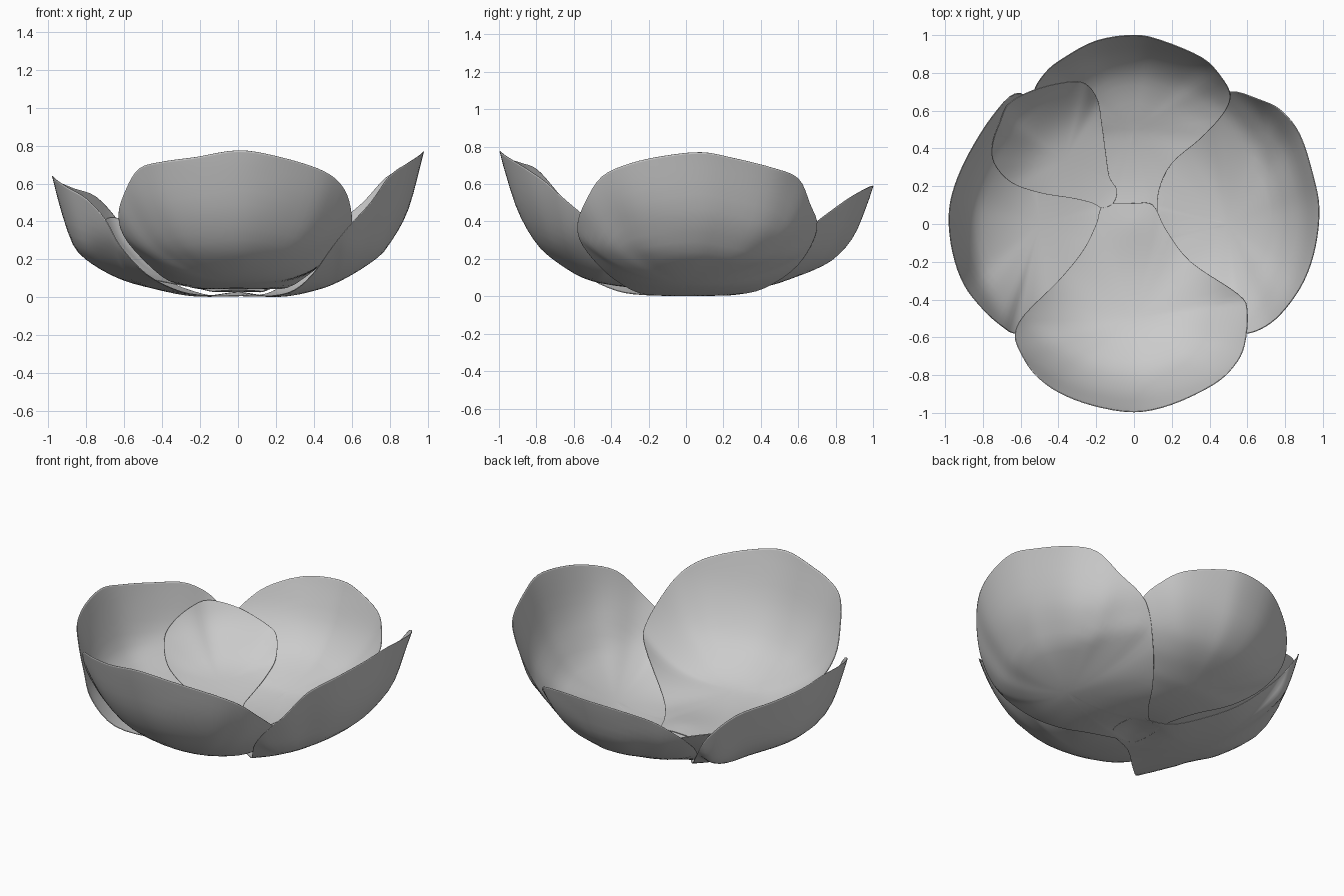
import bpy, bmesh, math
from mathutils import Vector


def catmull(p0, p1, p2, p3, t):
    return 0.5 * (2 * p1 + (p2 - p0) * t + (2 * p0 - 5 * p1 + 4 * p2 - p3) * t * t
                  + (3 * p1 - p0 - 3 * p2 + p3) * t ** 3)


def smooth_loop(pts, sub=4):
    n = len(pts)
    return [catmull(pts[i - 1], pts[i], pts[(i + 1) % n], pts[(i + 2) % n], j / sub)
            for i in range(n) for j in range(sub)]


def height(profile, r):
    # smooth cup height at radius r
    n = len(profile)
    i = 0
    while i < n - 2 and r > profile[i + 1][0]:
        i += 1

    def slope(k):
        a, b = profile[max(k - 1, 0)], profile[min(k + 1, n - 1)]
        return (b[1] - a[1]) / (b[0] - a[0])
    (r0, z0), (r1, z1) = profile[i], profile[i + 1]
    h = r1 - r0
    t = (r - r0) / h
    if t > 1:
        return z1 + slope(n - 1) * (r - r1)
    return ((2 * t**3 - 3 * t**2 + 1) * z0 + (t**3 - 2 * t**2 + t) * h * slope(i)
            + (3 * t**2 - 2 * t**3) * z1 + (t**3 - t**2) * h * slope(i + 1))


def petal(name, angle, outline, profile, rings=16):
    # plan outline filled with rings, lifted onto a cupped bowl that eases into the rim heights
    a = math.radians(angle)
    mid = Vector((math.cos(a), math.sin(a))) * 0.5
    rim = [Vector(p) if len(p) == 3 else
           Vector((p[0], p[1], height(profile, math.hypot(*p)))) for p in outline]
    loop = smooth_loop(rim)
    bm = bmesh.new()
    centre = bm.verts.new((mid.x, mid.y, height(profile, mid.length)))
    prev = None
    for i in range(1, rings + 1):
        f = math.sin(i / rings * math.pi / 2)
        ring = []
        for p in loop:
            q = mid.lerp(p.xy, f)
            lift = p.z - height(profile, p.xy.length)
            ring.append(bm.verts.new((q.x, q.y, height(profile, q.length) + lift * f ** 3)))
        for j in range(len(ring)):
            m = (j + 1) % len(ring)
            if prev:
                bm.faces.new((prev[j], ring[j], ring[m], prev[m]))
            else:
                bm.faces.new((centre, ring[j], ring[m]))
        prev = ring
    bmesh.ops.recalc_face_normals(bm, faces=bm.faces)
    for f in bm.faces:
        f.smooth = True
    me = bpy.data.meshes.new(name)
    bm.to_mesh(me)
    bm.free()
    ob = bpy.data.objects.new(name, me)
    bpy.context.collection.objects.link(ob)
    mod = ob.modifiers.new("thickness", 'SOLIDIFY')
    mod.thickness = 0.004
    mod.offset = 0


# large outer petals: rim points (x, y, optional z), then cup profile (radius, z)
petal("right_petal", 0,
      [(.98, .08, .77), (.95, .25, .74), (.88, .47, .685), (.78, .6, .63), (.66, .66, .5),
       (.5, .7, .36), (.36, .6, .17), (.21, .42, .045), (.1, .25), (0, .14), (-.1, .1),
       (-.1, -.1), (0, -.14), (.18, -.2), (.3, -.3, .04), (.4, -.43, .13), (.5, -.55, .27),
       (.59, -.58, .38), (.7, -.54, .5), (.8, -.45, .64), (.9, -.3, .71), (.96, -.12, .75)],
      [(0, .03), (.22, .004), (.45, .05), (.6, .12), (.75, .22), (.8, .28), (.9, .46), (.98, .75)])
petal("left_petal", 180,
      [(-.98, .04, .64), (-.95, .2, .61), (-.87, .38, .575), (-.75, .57, .53), (-.63, .69, .4),
       (-.52, .64, .24), (-.38, .48), (-.22, .28), (-.1, .17), (.08, .1), (.08, -.1), (-.12, -.2),
       (-.3, -.37, .03), (-.48, -.54, .12), (-.62, -.58, .27), (-.7, -.54, .41),
       (-.8, -.45, .52), (-.9, -.32, .58), (-.96, -.15, .62)],
      [(0, .03), (.22, .006), (.5, .06), (.65, .11), (.8, .2), (.87, .28), (.93, .45), (.98, .64)])
petal("back_petal", 90,
      [(0, 1, .59), (.15, .97, .58), (.36, .88, .53), (.46, .78, .46), (.51, .68, .38),
       (.47, .58, .26), (.35, .45, .14), (.2, .32, .06), (.13, .17), (.1, -.05), (-.1, -.05),
       (-.13, .17), (-.2, .32), (-.35, .45), (-.48, .57, .2), (-.53, .69, .32), (-.47, .8, .43),
       (-.37, .88, .51), (-.2, .97, .57)],
      [(0, .042), (.22, .03), (.45, .06), (.6, .11), (.7, .15), (.8, .21), (.9, .33), (.97, .5), (1, .59)])
petal("front_petal", 270,
      [(0, -.995, .775), (-.22, -.96, .74), (-.4, -.89, .715), (-.52, -.8, .68), (-.59, -.7, .57),
       (-.63, -.59, .43), (-.58, -.48, .29), (-.4, -.3, .11), (-.27, -.14, .06), (-.2, 0),
       (-.16, .1), (0, .11), (.1, .1), (.17, -.03), (.3, -.2, .07), (.55, -.37, .27),
       (.6, -.46, .36), (.585, -.64, .51), (.53, -.75, .61), (.42, -.85, .68), (.2, -.955, .745)],
      [(0, .055), (.22, .045), (.4, .062), (.55, .1), (.7, .19), (.8, .28), (.9, .45), (.97, .66), (1, .77)])

# small inner petal
petal("inner_petal", 137,
      [(-.655, .645, .42), (-.5, .72, .385), (-.32, .755, .31), (-.24, .73, .27), (-.19, .65), (-.17, .53),
       (-.15, .38), (-.13, .25), (-.09, .18), (-.11, .11), (-.17, .085), (-.22, .11), (-.32, .135),
       (-.5, .165), (-.65, .22), (-.74, .32), (-.75, .42, .34), (-.71, .54, .4)],
      [(0, .06), (.22, .05), (.5, .1), (.65, .155), (.8, .27), (.87, .35), (.93, .46)])
